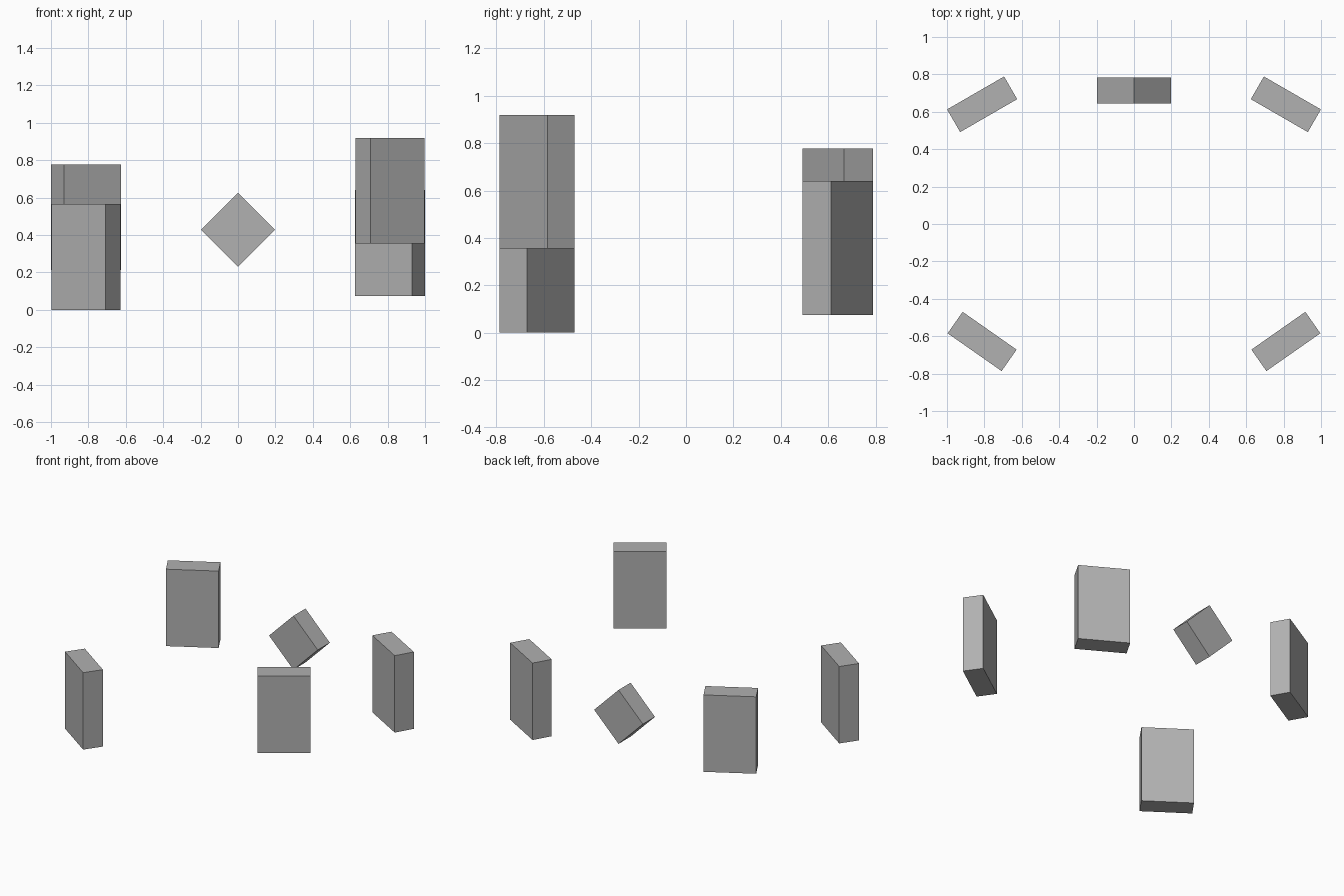
import bpy
from math import radians

default_cube = bpy.data.objects.get("Cube")
if default_cube:
    bpy.data.objects.remove(default_cube, do_unlink=True)

# One plain grey for every block
grey = bpy.data.materials.new("plain grey")
grey.use_nodes = True
colour = (0.44, 0.44, 0.44, 1)
grey.diffuse_color = colour
grey.node_tree.nodes["Principled BSDF"].inputs["Base Color"].default_value = colour


def add_block(name, size, centre, tilt=0, turn=0):
    """Box of the given size, tilted about y and turned about z (degrees)."""
    bpy.ops.mesh.primitive_cube_add(size=1, location=centre)
    block = bpy.context.object
    block.name = name
    block.scale = size
    block.rotation_euler = (0, radians(tilt), radians(turn))
    block.data.materials.append(grey)
    return block


THICK = 0.14
PANEL = (0.352, THICK, 0.565)
SIDE_X = 0.812

# Four upright panels at the corners, each floating at its own height
for row, y, angle, right_base, left_base in (
    ("front", -0.628, 35, 0.0, 0.355),
    ("back", 0.64, -30, 0.213, 0.075),
):
    for side, sign, base in (("right", -1, right_base), ("left", 1, left_base)):
        add_block(f"{row}_{side}_panel", PANEL,
                  (sign * SIDE_X, y, base + PANEL[2] / 2), turn=sign * angle)

# Square block standing on one corner at the back
add_block("diamond_block", (0.28, THICK, 0.28), (0, 0.713, 0.428), tilt=45)
